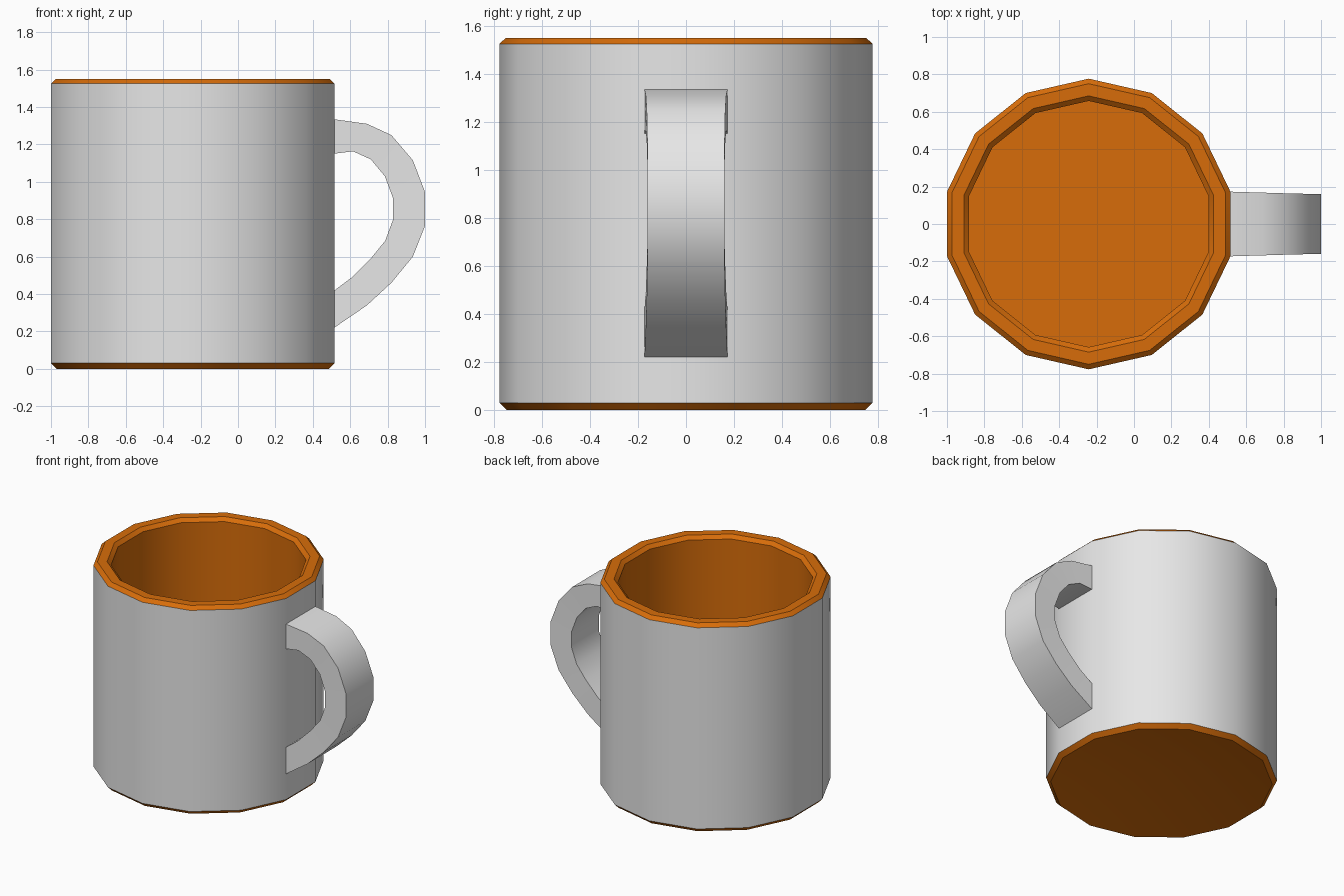
import bpy, bmesh, math

if "Cube" in bpy.data.objects:
    bpy.data.objects.remove(bpy.data.objects["Cube"])

SIDES, CX = 14, -0.242
FLOOR_Z, BASE_DIP = 0.3, 0.1


def material(name, rgb):
    m = bpy.data.materials.new(name)
    m.diffuse_color = (*rgb, 1)
    m.use_nodes = True
    m.node_tree.nodes["Principled BSDF"].inputs["Base Color"].default_value = m.diffuse_color
    return m


white = material("white_glaze", (0.8, 0.8, 0.8))
orange = material("orange_glaze", (0.68, 0.152, 0.003))


def finish(bm, name, mats):
    bmesh.ops.recalc_face_normals(bm, faces=bm.faces)
    for f in bm.faces:
        f.smooth = True
    me = bpy.data.meshes.new(name)
    bm.to_mesh(me)
    bm.free()
    for m in mats:
        me.materials.append(m)
    me.set_sharp_from_angle(angle=math.radians(35))
    ob = bpy.data.objects.new(name, me)
    bpy.context.collection.objects.link(ob)
    return ob


# Mug body: a lathed profile (radius, height), from base up and down inside
profile = [(0.747, 0), (0.777, 0.03), (0.777, 1.525), (0.75, 1.55),
           (0.685, 1.55), (0.658, 1.525), (0.658, FLOOR_Z)]
bm = bmesh.new()
rings = []
for r, z in profile:
    angles = [math.pi / 2 + 2 * math.pi * i / SIDES for i in range(SIDES)]
    rings.append([bm.verts.new((CX + r * math.cos(a), r * math.sin(a), z)) for a in angles])
for k, (lo, hi) in enumerate(zip(rings, rings[1:])):
    for i in range(SIDES):
        j = (i + 1) % SIDES
        f = bm.faces.new((lo[i], lo[j], hi[j], hi[i]))
        f.material_index = 0 if k == 1 else 1   # only the outer wall is white
# Flat inner floor, and an underside that is slightly hollow
bm.faces.new(rings[-1]).material_index = 1
apex = bm.verts.new((CX, 0, BASE_DIP))
for i in range(SIDES):
    bm.faces.new((rings[0][i], rings[0][(i + 1) % SIDES], apex)).material_index = 1
finish(bm, "mug_body", [white, orange])

# Handle: paired outer and inner outline points (x, z), wider at the mug
outer = [(0.51, 1.335), (0.69, 1.31), (0.82, 1.25), (0.935, 1.115), (1.0, 0.945),
         (1.0, 0.765), (0.935, 0.60), (0.82, 0.46), (0.69, 0.34), (0.51, 0.217)]
inner = [(0.51, 1.15), (0.615, 1.163), (0.71, 1.12), (0.785, 1.03), (0.83, 0.91),
         (0.83, 0.80), (0.787, 0.685), (0.71, 0.59), (0.61, 0.49), (0.51, 0.415)]
bm = bmesh.new()
sections = []
for (ox, oz), (ix, iz) in zip(outer, inner):
    w = 0.173 - 0.012 * min(1, (ox - 0.51) / 0.4)
    sections.append([bm.verts.new(p) for p in
                     ((ox, -w, oz), (ox, w, oz), (ix, w, iz), (ix, -w, iz))])
for a, b in zip(sections, sections[1:]):
    for i in range(4):
        j = (i + 1) % 4
        bm.faces.new((a[i], a[j], b[j], b[i]))
bm.faces.new(sections[0])
bm.faces.new(sections[-1])
finish(bm, "handle", [white])
